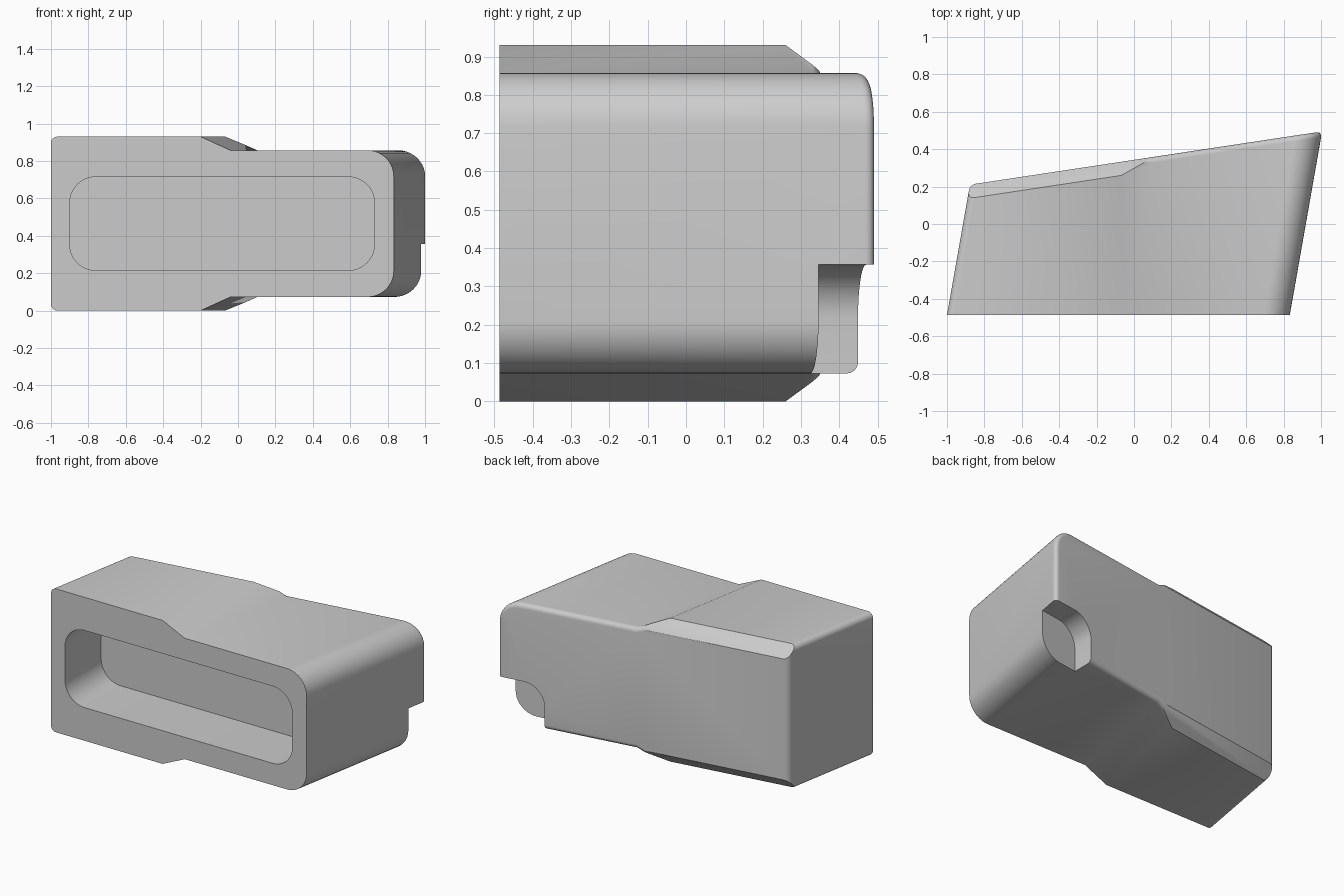
import bpy, bmesh, math
from mathutils import Vector

if "Cube" in bpy.data.objects:
    bpy.data.objects.remove(bpy.data.objects["Cube"], do_unlink=True)

FRONT, LEAN = -0.487, 0.176        # front plane and sideways lean of the walls
BACK, SLOPE = 0.343, 0.151         # slanted back plane: y = BACK + SLOPE * x
TOP, STEP = 0.93, 0.073            # full height and size of the raised step
FILLET = 0.03

grey = bpy.data.materials.new("light_grey")
grey.use_nodes = True
grey.diffuse_color = (0.6, 0.6, 0.6, 1)
grey.node_tree.nodes["Principled BSDF"].inputs["Base Color"].default_value = (0.6, 0.6, 0.6, 1)


def rounded(corners, steps=10):
    """Round each (x, z, radius) corner of a counter-clockwise outline."""
    pts = []
    for i, (x, z, r) in enumerate(corners):
        p = Vector((x, z))
        if r == 0:
            pts.append(p)
            continue
        a = (Vector(corners[i - 1][:2]) - p).normalized()
        b = (Vector(corners[(i + 1) % len(corners)][:2]) - p).normalized()
        half = a.angle(b) / 2
        centre = p + (a + b).normalized() * r / math.sin(half)
        start = p + a * r / math.tan(half) - centre
        end = p + b * r / math.tan(half) - centre
        for k in range(steps + 1):
            d = start.slerp(end, k / steps) if start.length else start
            pts.append(centre + d.normalized() * r)
    return pts


def inset(pts, dist):
    """Move an outline inwards by dist."""
    out = []
    for i, p in enumerate(pts):
        u = (p - pts[i - 1]).normalized()
        v = (pts[(i + 1) % len(pts)] - p).normalized()
        n1, n2 = Vector((-u.y, u.x)), Vector((-v.y, v.x))
        out.append(p + (n1 + n2) * dist / (1 + n1.dot(n2)))
    return out


def loft(rings):
    """Skin a list of equal 3D rings and cap both ends."""
    bm = bmesh.new()
    rows = [[bm.verts.new(p) for p in ring] for ring in rings]
    for low, high in zip(rows, rows[1:]):
        for i in range(len(low)):
            bm.faces.new((low[i - 1], low[i], high[i], high[i - 1]))
    bm.faces.new(rows[0])
    bm.faces.new(rows[-1][::-1])
    return bm


def finish(bm, name):
    bmesh.ops.recalc_face_normals(bm, faces=bm.faces)
    mesh = bpy.data.meshes.new(name)
    bm.to_mesh(mesh)
    bm.free()
    mesh.materials.append(grey)
    obj = bpy.data.objects.new(name, mesh)
    bpy.context.collection.objects.link(obj)
    return obj


def back_point(p, depth):
    """Point of the leaning outline at a depth in front of the back plane."""
    y = (BACK + SLOPE * (p.x - LEAN * FRONT) - depth) / (1 - SLOPE * LEAN)
    return Vector((p.x + LEAN * (y - FRONT), y, p.y))


# Leaning body with a raised left part and filleted back edge
outline = rounded([
    (-1, 0, 0.035), (-0.2, 0, 0), (-0.04, STEP, 0), (0.833, STEP, 0.14),
    (0.833, TOP - STEP, 0.14), (-0.04, TOP - STEP, 0), (-0.2, TOP, 0), (-1, TOP, 0.035)])
rings = [[Vector((p.x, FRONT, p.y)) for p in outline]]
for k in range(7):
    t = math.pi / 2 * k / 6
    ring = inset(outline, FILLET * (1 - math.cos(t)))
    rings.append([back_point(p, FILLET * (1 - math.sin(t))) for p in ring])
bm = loft(rings)

# Chamfers on the raised part, top and bottom
for side, z in ((1, TOP - STEP), (-1, STEP)):
    bmesh.ops.bisect_plane(bm, geom=bm.verts[:] + bm.edges[:] + bm.faces[:], dist=1e-6,
                           plane_co=(0, BACK, z), plane_no=(-SLOPE, 1, side), clear_outer=True)
    bmesh.ops.holes_fill(bm, edges=[e for e in bm.edges if e.is_boundary], sides=0)
body = finish(bm, "body")

# Front pocket cutter
pocket = rounded([(-0.9, 0.215, 0.14), (0.73, 0.215, 0.14),
                  (0.73, 0.715, 0.14), (-0.9, 0.715, 0.14)])
pocket_cutter = finish(loft([[Vector((p.x, y, p.y)) for p in pocket]
                             for y in (FRONT - 0.1, FRONT + 0.37)]), "pocket_cutter")

# Back corner notch cutter, parallel to the back plane
notch = rounded([(0.7, -0.1, 0), (1.2, -0.1, 0), (1.2, 0.357, 0), (0.7, 0.357, 0.14)])
notch_cutter = finish(loft([[Vector((p.x, BACK + SLOPE * p.x + d, p.y)) for p in notch]
                            for d in (-0.145, 0.2)]), "notch_cutter")

# Cut the body and drop the cutters
bpy.ops.object.select_all(action='DESELECT')
bpy.context.view_layer.objects.active = body
body.select_set(True)
for cutter in (pocket_cutter, notch_cutter):
    cutter.hide_render = True
    mod = body.modifiers.new(cutter.name, 'BOOLEAN')
    mod.operation, mod.solver, mod.object = 'DIFFERENCE', 'EXACT', cutter
    bpy.ops.object.modifier_apply(modifier=mod.name)
    bpy.data.objects.remove(cutter, do_unlink=True)

bpy.ops.object.shade_smooth_by_angle(angle=math.radians(25))
